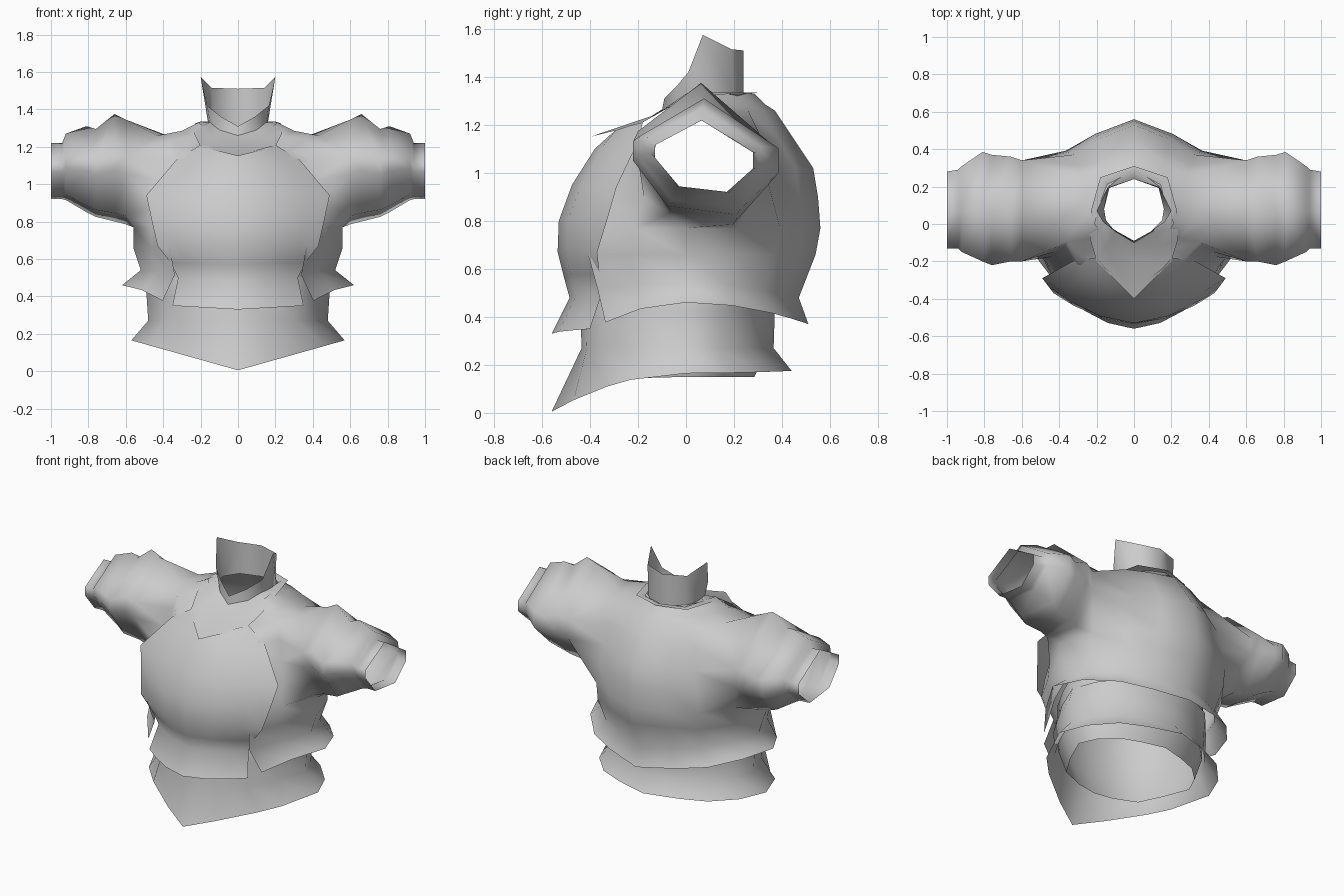
import bpy, bmesh

cube = bpy.data.objects.get("Cube")
if cube:
    bpy.data.objects.remove(cube, do_unlink=True)

grey = bpy.data.materials.new("cloth_grey")
grey.use_nodes = True
grey.diffuse_color = (0.6, 0.6, 0.6, 1)
grey.node_tree.nodes["Principled BSDF"].inputs["Base Color"].default_value = (0.6, 0.6, 0.6, 1)


def skin(bm, rows, closed=True):
    """Join rows of points with quads; returns the vertex rows."""
    rings = [[bm.verts.new(p) for p in row] for row in rows]
    count = len(rows[0])
    for a, b in zip(rings, rings[1:]):
        for i in range(count if closed else count - 1):
            j = (i + 1) % count
            bm.faces.new((a[i], a[j], b[j], b[i]))
    return rings


def finish(bm, name):
    bmesh.ops.recalc_face_normals(bm, faces=bm.faces)
    for f in bm.faces:
        f.smooth = True
    mesh = bpy.data.meshes.new(name)
    bm.to_mesh(mesh)
    bm.free()
    mesh.materials.append(grey)
    bpy.context.collection.objects.link(bpy.data.objects.new(name, mesh))


def loft(name, rows, closed=True):
    bm = bmesh.new()
    skin(bm, rows, closed)
    finish(bm, name)


def mirrored(half):
    """Close a half row that starts and ends on the centre plane."""
    return list(half) + [(-x, y, z) for x, y, z in reversed(half[1:-1])]


# Body cross-section from back centre to front centre
SECTION = [(0, 1), (.37, .86), (.65, .7), (.88, .38), (1, 0),
           (.83, -.45), (.65, -.8), (.3, -.95), (0, -1)]


def body_ring(z, x, front, back, front_drop=0, back_drop=0, pointed=False):
    half = []
    for u, v in SECTION:
        if v > 0:
            half.append((u * x, v * back, z - back_drop * v * v))
        elif pointed:
            half.append((u * x, front * (1 - u) ** .5, z - front_drop * (1 - u)))
        else:
            half.append((u * x, -v * front, z - front_drop * v * v))
    return mirrored(half)


# Jacket body
jacket = bmesh.new()
skin(jacket, [
    body_ring(.46, .62, -.42, .51, .13, .09),
    body_ring(.54, .52, -.46, .47, .04, .06),
    body_ring(.66, .56, -.51, .54),
    body_ring(.77, .56, -.47, .56),
    body_ring(.90, .53, -.39, .55),
    body_ring(1.02, .49, -.32, .53),
    body_ring(1.14, .46, -.27, .45),
    body_ring(1.26, .43, -.22, .37, .12),
    body_ring(1.285, .30, -.17, .33, .15),
    body_ring(1.33, .21, -.10, .285, .16),
])


# Cut the front opening and the two armholes
def is_gap(c):
    armhole = abs(c.x) > .31 and -.12 < c.y < .4 and .78 < c.z < 1.25
    opening = abs(c.x) < .31 and c.y < -.2 and c.z < .9
    return armhole or opening


gone = [f for f in jacket.faces if is_gap(f.calc_center_median())]
bmesh.ops.delete(jacket, geom=gone, context="FACES")

# Sleeves: seven-sided section fitted to a box at each station, joined to the armholes
SLEEVE = [(.47, 1), (0, .65), (0, .48), (.24, .08), (.73, 0), (1, .33), (1, .55)]
STATIONS = [(.60, -.20, .34, .785, 1.345), (.66, -.20, .36, .80, 1.375),
            (.76, -.22, .37, .825, 1.295), (.81, -.20, .385, .85, 1.31),
            (.92, -.15, .31, .915, 1.27), (.94, -.13, .29, .92, 1.22),
            (1.0, -.13, .28, .92, 1.22)]
for side in (1, -1):
    armhole = []
    for e in jacket.edges:
        mid = (e.verts[0].co + e.verts[1].co) / 2
        if e.is_boundary and .25 < mid.x * side < .59 and mid.y > -.23 and .75 < mid.z < 1.28:
            armhole.append(e)
    rings = skin(jacket, [
        [(side * x, y0 + u * (y1 - y0), z0 + v * (z1 - z0)) for u, v in SLEEVE]
        for x, y0, y1, z0, z1 in STATIONS])
    root = [jacket.edges.get((a, b)) for a, b in zip(rings[0], rings[0][1:] + rings[0][:1])]
    bmesh.ops.bridge_loops(jacket, edges=armhole + root)
finish(jacket, "jacket_with_sleeves")

# Lower skirt with a pointed front hem, and its lining
loft("skirt", [
    body_ring(.165, .57, -.56, .44, .16, -.01, True),
    body_ring(.27, .48, -.435, .365),
    body_ring(.42, .49, -.44, .37),
    body_ring(.50, .47, -.42, .40),
])
loft("skirt_lining", [
    body_ring(.15, .42, -.36, .285, .02),
    body_ring(.28, .46, -.41, .345),
    body_ring(.42, .47, -.42, .35),
    body_ring(.60, .46, -.42, .38),
])

# Chest panel: centre depth and height, then edge position
panel = []
for cy, cz, ex, ey, ez in [
        (-.32, 1.155, .20, -.18, 1.21), (-.38, 1.10, .33, -.20, 1.13),
        (-.475, .95, .49, -.29, .94), (-.53, .80, .46, -.33, .80),
        (-.535, .67, .43, -.37, .67), (-.51, .57, .36, -.36, .58),
        (-.485, .48, .32, -.35, .50), (-.56, .33, .35, -.40, .35)]:
    half = [(ex * t, cy + (ey - cy) * t ** 1.8, cz + (ez - cz) * t) for t in (0, .4, .75, 1)]
    panel.append([(-x, y, z) for x, y, z in reversed(half[1:])] + half)
loft("chest_panel", panel, closed=False)

# Neck: yoke edge, yoke fold, collar base, collar rim, each from back to front
yoke = [(0, .31, 1.335), (.18, .25, 1.33), (.23, .07, 1.325),
        (.235, -.08, 1.27), (.20, -.20, 1.20), (0, -.40, 1.15)]
fold = [(0, .28, 1.335), (.155, .23, 1.335), (.20, .075, 1.335),
        (.19, -.03, 1.31), (.15, -.12, 1.245), (0, -.19, 1.205)]
base = [(0, .24, 1.31), (.13, .20, 1.31), (.16, .08, 1.33),
        (.15, .02, 1.33), (.10, -.04, 1.29), (0, -.10, 1.26)]
rim = [(0, .24, 1.51), (.14, .19, 1.515), (.20, .07, 1.575),
       (.165, .01, 1.42), (.09, -.04, 1.36), (0, -.09, 1.31)]
loft("yoke", [mirrored(yoke), mirrored(fold), mirrored(base)])
loft("collar", [mirrored(base), mirrored(rim)])
